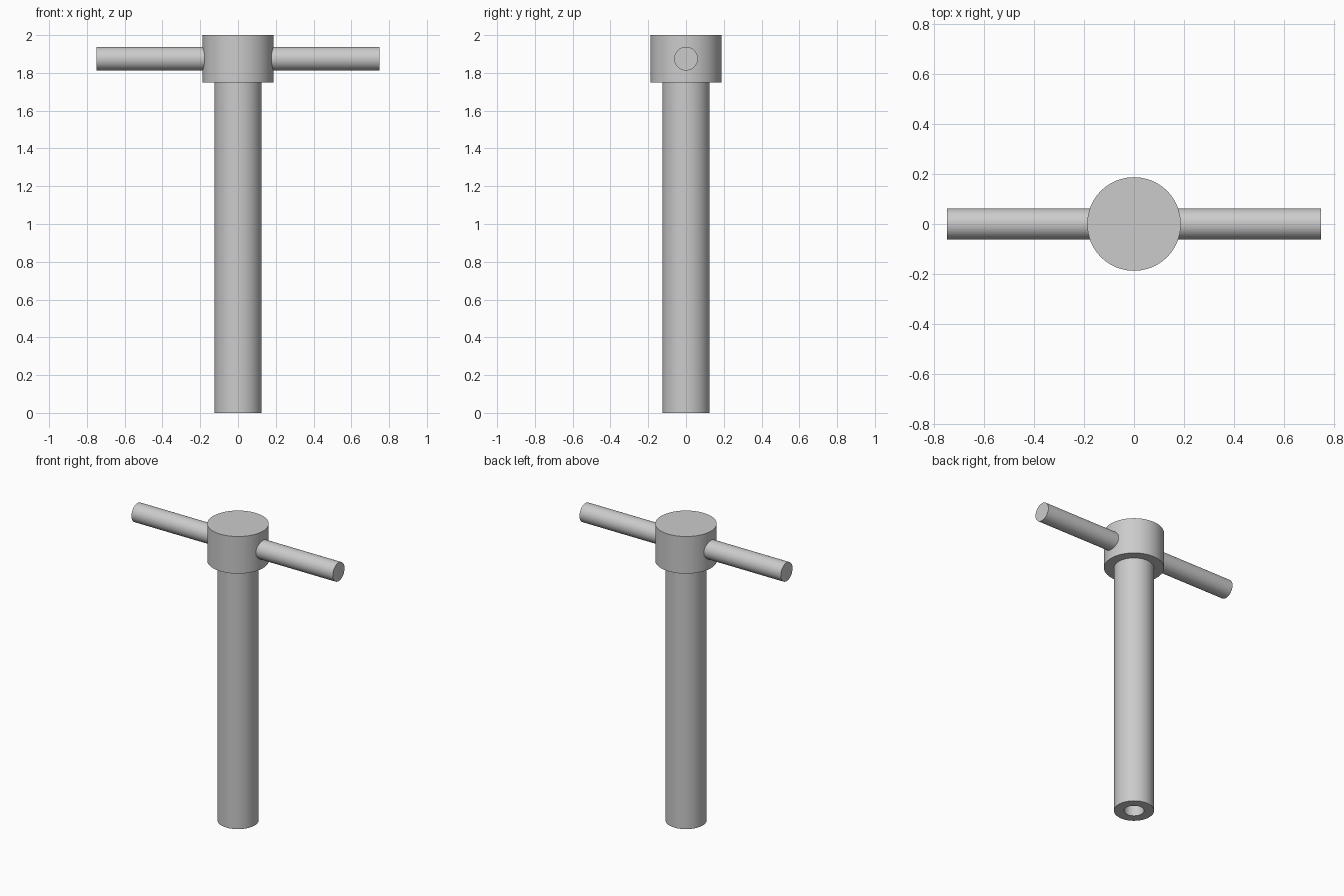
import bpy
import bmesh
from math import pi, radians
from mathutils import Matrix, Vector

SEGMENTS = 96

default_cube = bpy.data.objects.get("Cube")
if default_cube:
    bpy.data.objects.remove(default_cube, do_unlink=True)

# Single plain metal colour
steel = bpy.data.materials.new("steel_grey")
steel.use_nodes = True
colour = (0.6, 0.6, 0.6, 1.0)
steel.diffuse_color = colour
steel.node_tree.nodes["Principled BSDF"].inputs["Base Color"].default_value = colour


def lathe(name, profile):
    """Spin a (radius, height) profile around z into a closed solid."""
    bm = bmesh.new()
    verts = [bm.verts.new((r, 0, z)) for r, z in profile]
    edges = [bm.edges.new(pair) for pair in zip(verts, verts[1:])]
    bmesh.ops.spin(bm, geom=verts + edges, cent=(0, 0, 0), axis=(0, 0, 1),
                   angle=2 * pi, steps=SEGMENTS, use_merge=True)
    bmesh.ops.remove_doubles(bm, verts=bm.verts, dist=0.0001)
    bmesh.ops.recalc_face_normals(bm, faces=bm.faces)
    mesh = bpy.data.meshes.new(name)
    bm.to_mesh(mesh)
    bm.free()
    mesh.materials.append(steel)
    obj = bpy.data.objects.new(name, mesh)
    bpy.context.collection.objects.link(obj)
    bpy.ops.object.select_all(action="DESELECT")
    obj.select_set(True)
    bpy.context.view_layer.objects.active = obj
    bpy.ops.object.shade_smooth_by_angle(angle=radians(30))
    return obj


# Shaft with a blind bore in its lower end
shaft_r, bore_r, bore_depth, head_z = 0.125, 0.0625, 0.5, 1.75
lathe("shaft", [(0, bore_depth), (bore_r, bore_depth), (bore_r, 0),
                (shaft_r, 0), (shaft_r, head_z), (0, head_z)])

# Wider cylindrical head
head_r, top_z = 0.1875, 2.0
lathe("head", [(0, head_z), (head_r, head_z), (head_r, top_z), (0, top_z)])

# Cross bar through the head
bar_r, bar_half = 0.0625, 0.75
bar = lathe("cross_bar", [(0, -bar_half), (bar_r, -bar_half),
                          (bar_r, bar_half), (0, bar_half)])
bar.data.transform(Matrix.Rotation(pi / 2, 4, "Y"))
bar.location = Vector((0, 0, (head_z + top_z) / 2))
